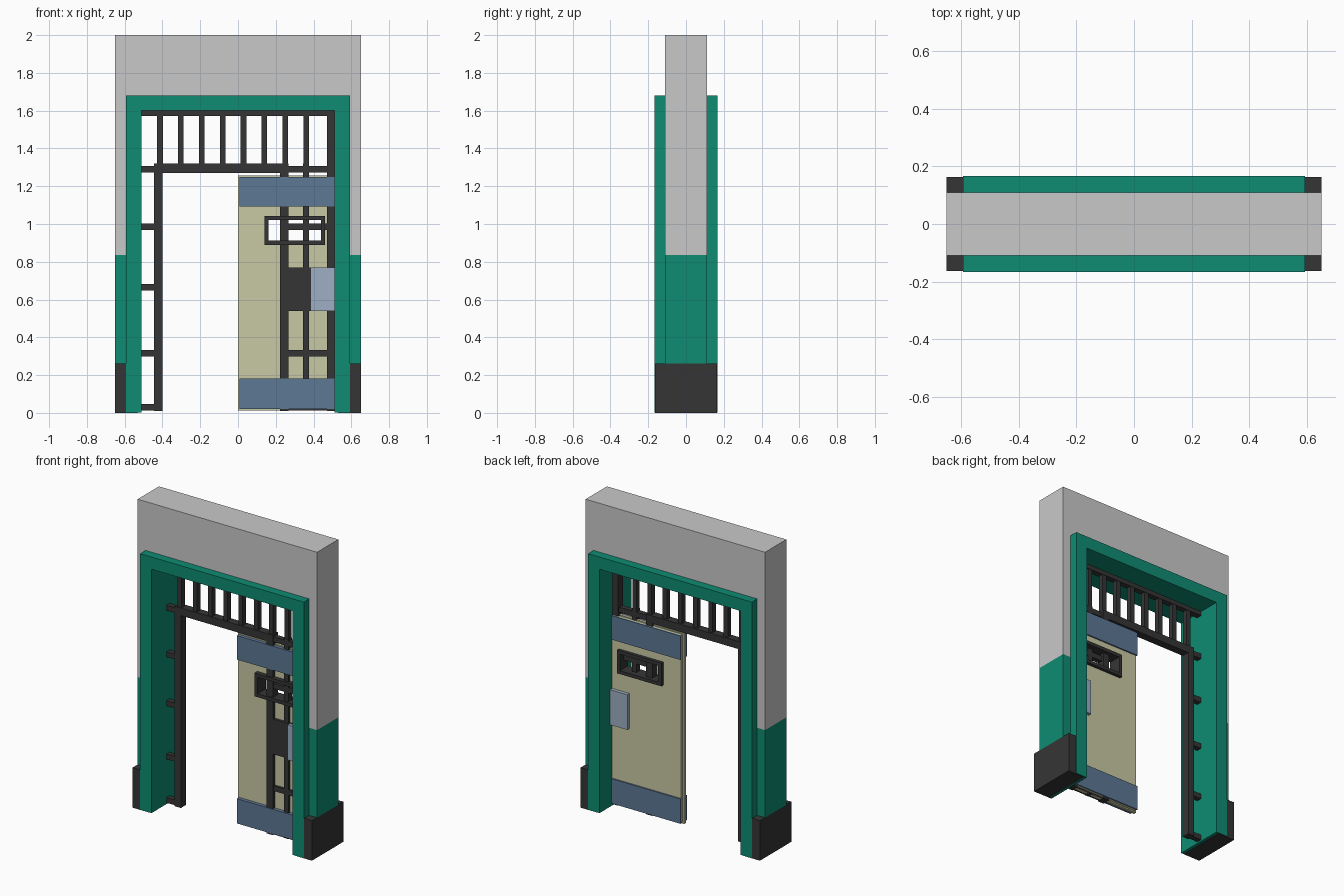
import bpy, bmesh

if "Cube" in bpy.data.objects:
    bpy.data.objects.remove(bpy.data.objects["Cube"])


def material(name, r, g, b):
    lin = [((c / 255 + 0.055) / 1.055) ** 2.4 if c > 10 else c / 255 / 12.92 for c in (r, g, b)]
    m = bpy.data.materials.new(name)
    m.diffuse_color = (*lin, 1)
    m.use_nodes = True
    m.node_tree.nodes["Principled BSDF"].inputs["Base Color"].default_value = m.diffuse_color
    return m


GREY = material("wall grey", 201, 201, 201)
GREEN = material("trim green", 14, 140, 115)
DARK = material("dark iron", 54, 53, 53)
CREAM = material("door cream", 201, 201, 165)
BLUE = material("band blue", 93, 120, 148)
PALE = material("lock pale blue", 158, 175, 195)


def finish(bm, name, mat):
    bmesh.ops.recalc_face_normals(bm, faces=bm.faces)
    me = bpy.data.meshes.new(name)
    bm.to_mesh(me)
    bm.free()
    me.materials.append(mat)
    ob = bpy.data.objects.new(name, me)
    bpy.context.collection.objects.link(ob)
    return ob


def boxes(name, mat, *items):
    """One object from boxes given as (x0, x1, y0, y1, z0, z1)."""
    bm = bmesh.new()
    for x0, x1, y0, y1, z0, z1 in items:
        vs = bmesh.ops.create_cube(bm, size=1)["verts"]
        for v in vs:
            v.co = (x1 if v.co.x > 0 else x0, y1 if v.co.y > 0 else y0, z1 if v.co.z > 0 else z0)
    return finish(bm, name, mat)


def extrude_faces(bm, depth):
    res = bmesh.ops.extrude_face_region(bm, geom=bm.faces[:], use_keep_orig=True)
    vs = [g for g in res["geom"] if isinstance(g, bmesh.types.BMVert)]
    bmesh.ops.translate(bm, verts=vs, vec=(0, depth, 0))


def arch(name, mat, out, top, inn, inner_top, z0, half):
    """Upside-down U, extruded along y."""
    bm = bmesh.new()
    pts = [(-out, z0), (-out, top), (out, top), (out, z0),
           (inn, z0), (inn, inner_top), (-inn, inner_top), (-inn, z0)]
    bm.faces.new([bm.verts.new((x, -half, z)) for x, z in pts])
    extrude_faces(bm, 2 * half)
    return finish(bm, name, mat)


def ring(name, mat, outer, inner, y0, y1):
    """Rectangular slab with a rectangular hole; rects are (x0, x1, z0, z1)."""
    bm = bmesh.new()
    loops = [[bm.verts.new((x, y0, z)) for x, z in ((a, c), (b, c), (b, d), (a, d))]
             for a, b, c, d in (outer, inner)]
    for i in range(4):
        j = (i + 1) % 4
        bm.faces.new((loops[0][i], loops[0][j], loops[1][j], loops[1][i]))
    extrude_faces(bm, y1 - y0)
    return finish(bm, name, mat)


# Wall, painted lower wall and skirting
arch("wall", GREY, 0.65, 2.0, 0.55, 1.64, 0.835, 0.11)
boxes("painted_lower_wall", GREEN,
      *[(min(a, b), max(a, b), -0.11, 0.11, 0.262, 0.835) for a, b in ((0.55, 0.65), (-0.55, -0.65))])
boxes("skirting", DARK,
      *[(min(a, b), max(a, b), -0.163, 0.163, 0, 0.262) for a, b in ((0.53, 0.65), (-0.53, -0.65))])

# Door surround
arch("door_surround", GREEN, 0.593, 1.68, 0.51, 1.6, 0.003, 0.166)

# Iron grille: posts and lintel
boxes("grille_posts", DARK,
      (-0.445, -0.40, -0.02, 0.032, 0.01, 1.32),
      (0.222, 0.267, -0.02, 0.032, 0.01, 1.32),
      (0.47, 0.52, -0.018, 0.03, 0.01, 1.6),
      (-0.40, 0.222, -0.02, 0.032, 1.27, 1.32))

# Iron grille: upper bars
xs = [-0.413 + 0.1105 * i for i in range(8)]
boxes("grille_upper_bars", DARK, (-0.51, 0.51, -0.016, 0.022, 1.572, 1.602),
      *[(x - 0.015, x + 0.015, -0.014, 0.02, 1.3, 1.59) for x in xs])

# Iron grille: side rungs and gate bar
rungs = (0.03, 0.315, 0.665, 0.985, 1.29)
boxes("grille_left_rungs", DARK, *[(-0.52, -0.43, -0.014, 0.02, z - 0.017, z + 0.017) for z in rungs])
boxes("grille_right_rungs", DARK, (0.345, 0.377, -0.016, 0.02, 0.012, 1.32),
      *[(0.25, 0.48, -0.014, 0.02, z - 0.017, z + 0.017) for z in rungs])
boxes("grille_lock_plate", DARK, (0.25, 0.40, -0.018, 0.015, 0.54, 0.77))

# Door leaf in two layers, with a through slot
slot = (0.155, 0.445, 0.905, 1.025)
ring("door_front_layer", CREAM, (0.0, 0.52, 0.012, 1.257), slot, 0.0, 0.019)
ring("door_back_layer", CREAM, (0.012, 0.52, 0.02, 1.25), slot, 0.019, 0.035)
ring("slot_frame", DARK, (0.14, 0.46, 0.89, 1.042), (0.162, 0.44, 0.912, 1.02), -0.03, 0.056)

# Door bands, front and back
for name, z0, z1 in (("lower_band", 0.02, 0.182), ("upper_band", 1.093, 1.25)):
    boxes(name, BLUE, (0.008, 0.52, -0.024, -0.001, z0, z1), (0.008, 0.52, 0.034, 0.044, z0, z1))

# Lock case and keyhole cover
boxes("lock_case", PALE, (0.385, 0.53, -0.035, 0.058, 0.54, 0.77))
bm = bmesh.new()
bmesh.ops.create_cone(bm, cap_ends=True, segments=8, radius1=0.027, radius2=0.027, depth=0.008)
for v in bm.verts:
    v.co = (0.515 + v.co.x, -0.037 + v.co.z, 0.70 + v.co.y)
finish(bm, "keyhole_cover", PALE)
